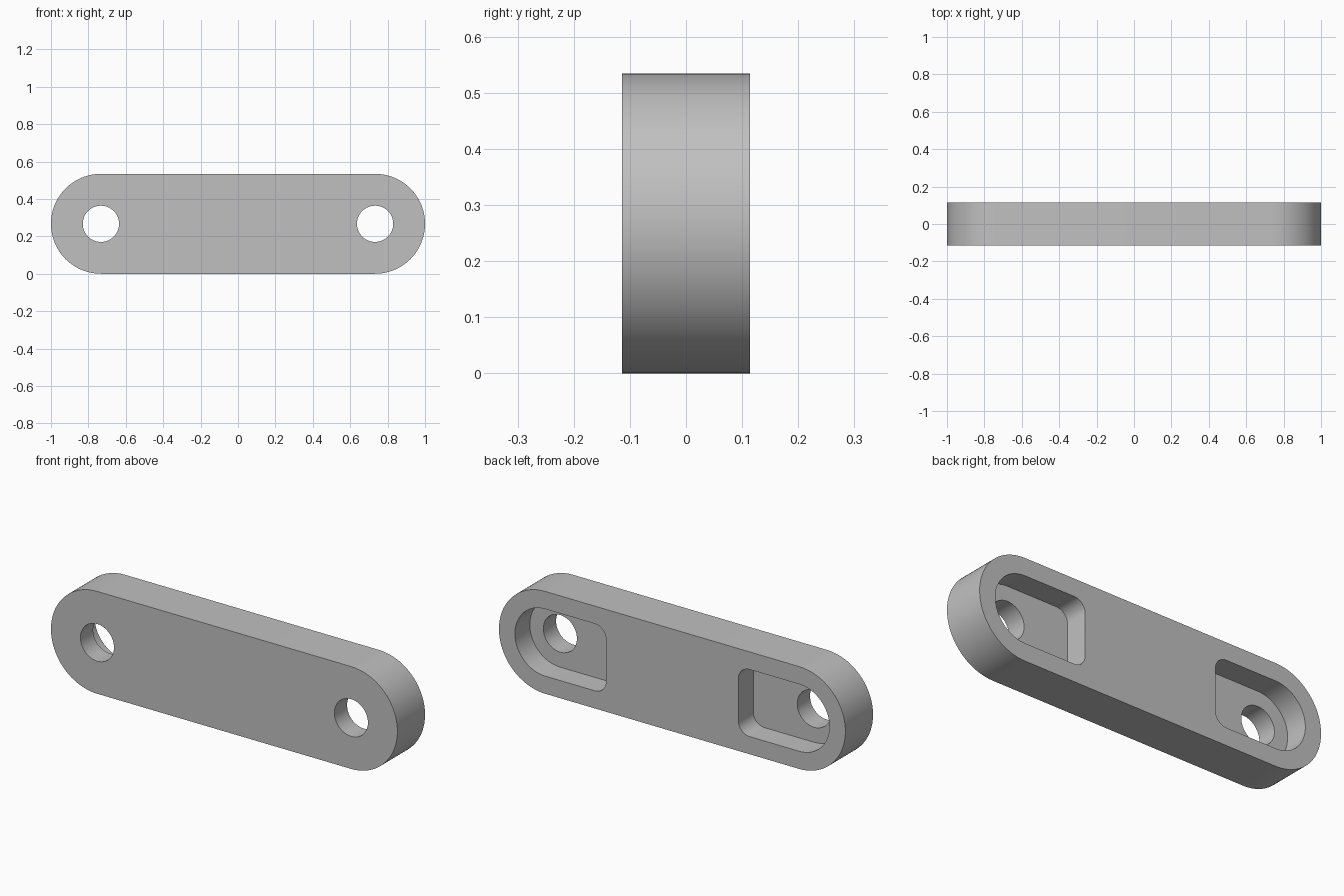
import bpy
import bmesh
from math import cos, sin, pi, radians

cube = bpy.data.objects.get("Cube")
if cube:
    bpy.data.objects.remove(cube)

R, PIN_X, HALF_T = 0.267, 0.733, 0.114   # end radius, hole position, half thickness
HOLE_R, POCKET_R, POCKET_IN, CORNER_R = 0.097, 0.175, 0.382, 0.065
FLOOR_Y = -0.009

grey = bpy.data.materials.new("satin_grey")
grey.use_nodes = True
colour = (0.53, 0.53, 0.53, 1)
grey.diffuse_color = colour
grey.node_tree.nodes["Principled BSDF"].inputs["Base Color"].default_value = colour


def arc(cx, cz, r, start, end, steps):
    """Points on an arc in the xz plane, angles in degrees."""
    angles = [radians(start + (end - start) * i / steps) for i in range(steps + 1)]
    return [(cx + r * cos(a), cz + r * sin(a)) for a in angles]


def prism(name, outline, y0, y1):
    """Extrude an xz outline along y into a solid."""
    bm = bmesh.new()
    face = bm.faces.new([bm.verts.new((x, y0, z)) for x, z in outline])
    moved = bmesh.ops.extrude_face_region(bm, geom=[face])["geom"]
    verts = [v for v in moved if isinstance(v, bmesh.types.BMVert)]
    bmesh.ops.translate(bm, verts=verts, vec=(0, y1 - y0, 0))
    bmesh.ops.recalc_face_normals(bm, faces=bm.faces)
    mesh = bpy.data.meshes.new(name)
    bm.to_mesh(mesh)
    bm.free()
    mesh.materials.append(grey)
    obj = bpy.data.objects.new(name, mesh)
    bpy.context.collection.objects.link(obj)
    return obj


# Link plate with rounded ends
plate = prism("link_plate",
              arc(PIN_X, R, R, -90, 90, 48) + arc(-PIN_X, R, R, 90, 270, 48),
              -HALF_T, HALF_T)

# Rear pockets and through holes, mirrored left and right
inner = POCKET_IN + CORNER_R
rise = POCKET_R - CORNER_R
pocket = (arc(PIN_X, R, POCKET_R, -90, 90, 40)
          + arc(inner, R + rise, CORNER_R, 90, 180, 12)
          + arc(inner, R - rise, CORNER_R, 180, 270, 12))
hole = arc(PIN_X, R, HOLE_R, 0, 360, 48)[:-1]

cutters = []
for side, s in (("left", 1), ("right", -1)):
    for part, outline, y0, y1 in (("pocket", pocket, FLOOR_Y, 0.2),
                                  ("hole", hole, -0.2, 0.2)):
        cutters.append(prism(f"{side}_{part}_cutter", [(s * x, z) for x, z in outline], y0, y1))

bpy.context.view_layer.objects.active = plate
plate.select_set(True)
for cutter in cutters:
    mod = plate.modifiers.new("cut", "BOOLEAN")
    mod.operation = "DIFFERENCE"
    mod.solver = "EXACT"
    mod.object = cutter
    bpy.ops.object.modifier_apply(modifier=mod.name)
    bpy.data.objects.remove(cutter)

# Smooth round walls, crisp rims
bpy.ops.object.shade_smooth_by_angle(angle=radians(30))
